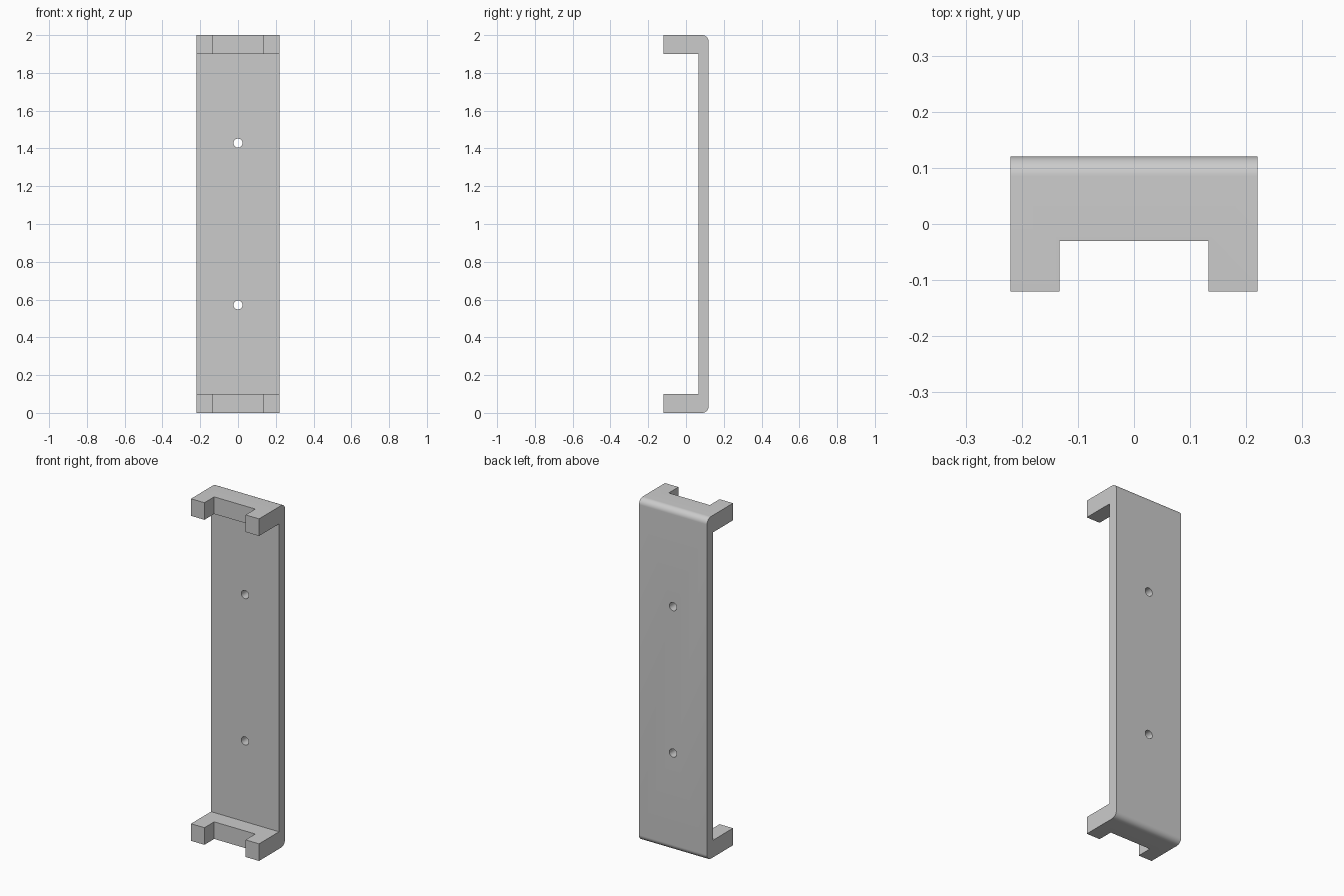
import bpy
import bmesh
import math
from mathutils import Vector

HALF_W, HALF_D, HEIGHT = 0.22, 0.12, 2.0
PLATE_Y, ARM, RADIUS = 0.065, 0.1, 0.035

if "Cube" in bpy.data.objects:
    bpy.data.objects.remove(bpy.data.objects["Cube"], do_unlink=True)

grey = bpy.data.materials.new("light grey")
grey.use_nodes = True
colour = (0.6, 0.6, 0.6, 1)
grey.diffuse_color = colour
grey.node_tree.nodes["Principled BSDF"].inputs["Base Color"].default_value = colour


def rounded_corner(z, start):
    """Quarter arc on the back edge, centred at height z."""
    return [(HALF_D - RADIUS + RADIUS * math.cos(start + i * math.pi / 24),
             z + RADIUS * math.sin(start + i * math.pi / 24)) for i in range(13)]


# C-shaped bracket: side profile extruded across the width
profile = [(-HALF_D, 0)] + rounded_corner(RADIUS, -math.pi / 2)
profile += rounded_corner(HEIGHT - RADIUS, 0)
profile += [(-HALF_D, HEIGHT), (-HALF_D, HEIGHT - ARM), (PLATE_Y, HEIGHT - ARM),
            (PLATE_Y, ARM), (-HALF_D, ARM)]
bm = bmesh.new()
face = bm.faces.new([bm.verts.new((-HALF_W, y, z)) for y, z in profile])
extruded = bmesh.ops.extrude_face_region(bm, geom=[face])["geom"]
bmesh.ops.translate(bm, vec=Vector((2 * HALF_W, 0, 0)),
                    verts=[v for v in extruded if isinstance(v, bmesh.types.BMVert)])
bmesh.ops.recalc_face_normals(bm, faces=bm.faces)
mesh = bpy.data.meshes.new("bracket")
bm.to_mesh(mesh)
bm.free()
mesh.materials.append(grey)
bracket = bpy.data.objects.new("bracket", mesh)
bpy.context.collection.objects.link(bracket)


def cut(name):
    """Subtract the active primitive from the bracket, then discard it."""
    cutter = bpy.context.object
    cutter.name = name
    cutter.hide_render = True
    cutter.data.materials.append(grey)
    mod = bracket.modifiers.new(name, 'BOOLEAN')
    mod.operation, mod.solver, mod.object = 'DIFFERENCE', 'EXACT', cutter
    bpy.ops.object.select_all(action='DESELECT')
    bracket.select_set(True)
    bpy.context.view_layer.objects.active = bracket
    bpy.ops.object.modifier_apply(modifier=name)
    bpy.data.objects.remove(cutter, do_unlink=True)


# Notch through the front of both arms
bpy.ops.mesh.primitive_cube_add(size=1, location=(0, -0.13, HEIGHT / 2))
bpy.context.object.scale = (0.266, 0.2, 3)
cut("arm_notch")

# Two screw holes through the back plate
for side in (-1, 1):
    bpy.ops.mesh.primitive_cylinder_add(
        vertices=32, radius=0.024, depth=0.2,
        location=(0, 0.1, HEIGHT / 2 + side * 0.428), rotation=(math.pi / 2, 0, 0))
    cut("screw_hole")

# Smooth the fillets and holes, keep the corners sharp
bpy.ops.object.shade_smooth_by_angle(angle=math.radians(30))
